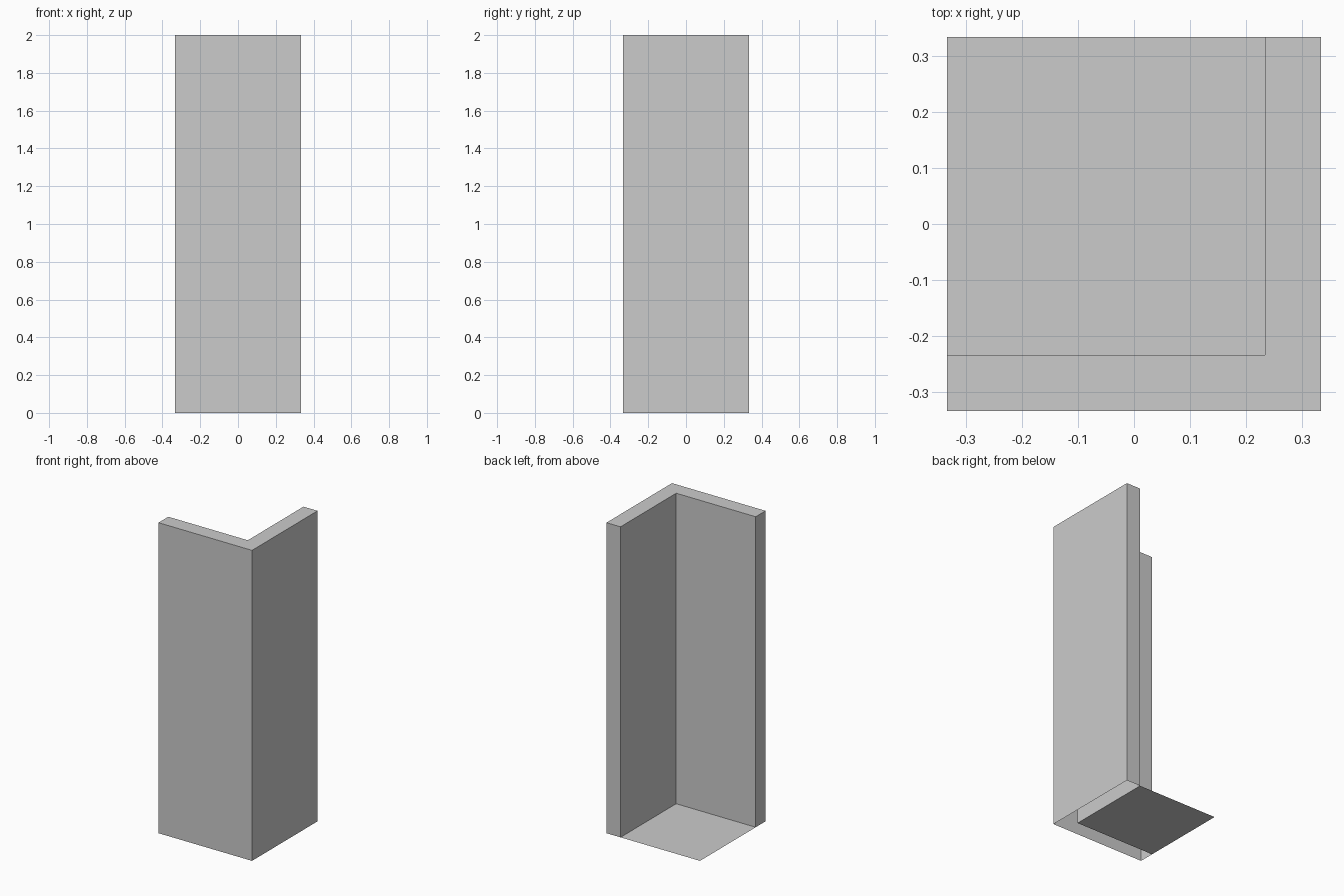
import bpy

if "Cube" in bpy.data.objects:
    bpy.data.objects.remove(bpy.data.objects["Cube"])

H = 1 / 3        # half width
T = 0.1          # wall thickness
I = H - T        # inner corner offset
HEIGHT = 2.0


def make_object(name, verts, faces):
    mesh = bpy.data.meshes.new(name)
    mesh.from_pydata(verts, [], faces)
    mesh.update()
    obj = bpy.data.objects.new(name, mesh)
    bpy.context.collection.objects.link(obj)
    return obj


# Corner walls: L profile raised to full height, capped on top, open underneath
profile = [(-H, -H), (H, -H), (H, H), (I, H), (I, -I), (-H, -I)]
n = len(profile)
verts = [(x, y, z) for z in (0, HEIGHT) for x, y in profile]
sides = [(i, (i + 1) % n, (i + 1) % n + n, i + n) for i in range(n)]
# Top cap is mitred at the corner, then dissolved into one flat L by using an n-gon
top = tuple(range(n, 2 * n))
make_object("corner_walls", verts, sides + [top])

# Floor: thin sheet filling the inside of the corner
floor = [(-H, -I, 0), (I, -I, 0), (I, H, 0), (-H, H, 0)]
make_object("floor", floor, [(0, 1, 2, 3)])
